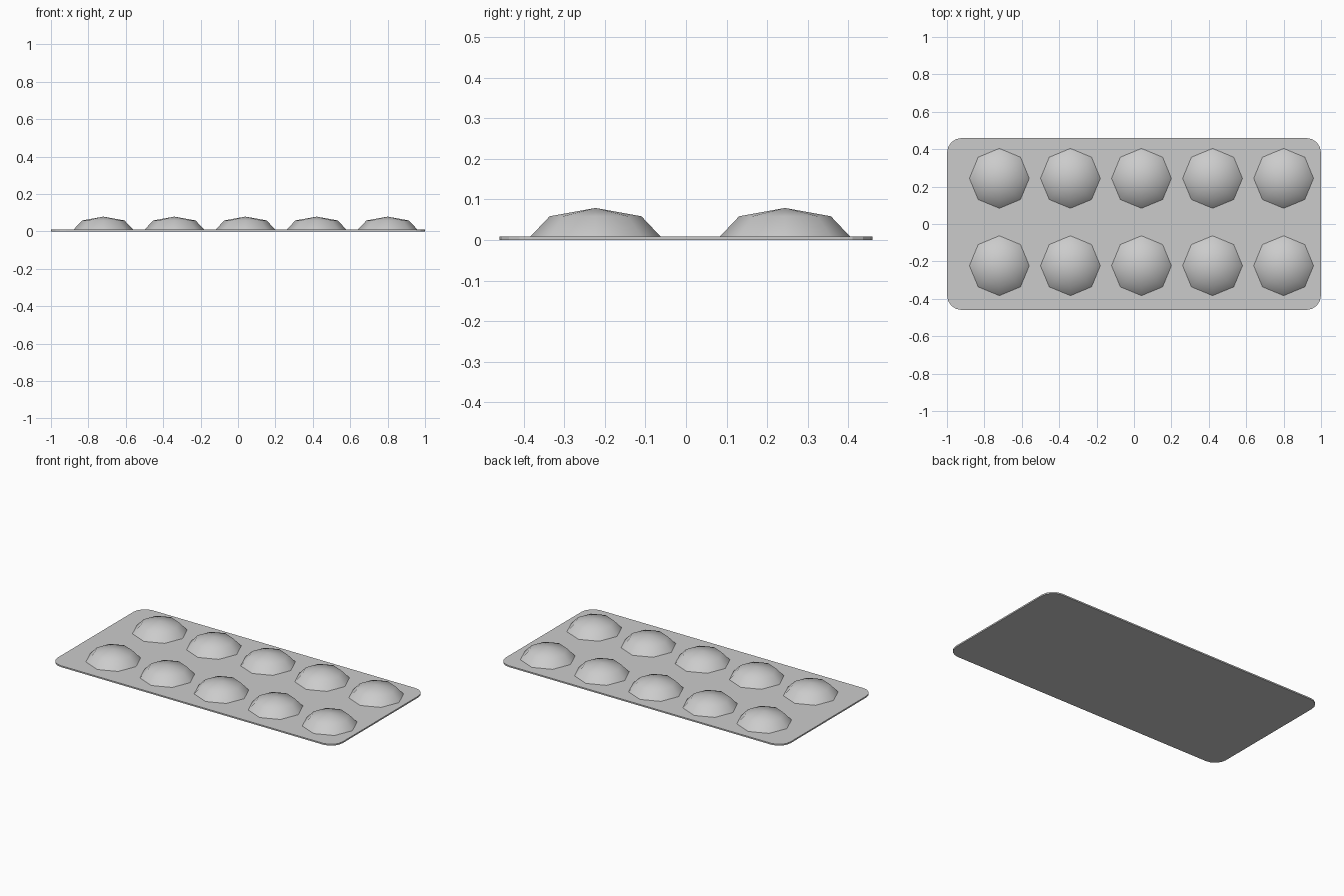
import bpy, bmesh
from math import cos, sin, pi

if "Cube" in bpy.data.objects:
    bpy.data.objects.remove(bpy.data.objects["Cube"])

THICK = 0.009


def make_object(name, bm):
    bmesh.ops.recalc_face_normals(bm, faces=bm.faces)
    mesh = bpy.data.meshes.new(name)
    bm.to_mesh(mesh)
    bm.free()
    obj = bpy.data.objects.new(name, mesh)
    bpy.context.collection.objects.link(obj)
    return obj


# Thin backing sheet with rounded corners
def backing_sheet(hx, hy, radius, steps):
    bm = bmesh.new()
    outline = []
    for q, (sx, sy) in enumerate([(1, 1), (-1, 1), (-1, -1), (1, -1)]):
        for i in range(steps + 1):
            a = (q + i / steps) * pi / 2
            outline.append(bm.verts.new((sx * (hx - radius) + radius * cos(a),
                                         sy * (hy - radius) + radius * sin(a), 0)))
    face = bm.faces.new(outline)
    ext = bmesh.ops.extrude_face_region(bm, geom=[face], use_keep_orig=True)
    top = [g for g in ext["geom"] if isinstance(g, bmesh.types.BMVert)]
    bmesh.ops.translate(bm, verts=top, vec=(0, 0, THICK))
    return make_object("backing_sheet", bm)


# Shared blister: upper half of a flattened eight-sided sphere
def blister_mesh(radius, height):
    bm = bmesh.new()
    bmesh.ops.create_uvsphere(bm, u_segments=8, v_segments=4, radius=1)
    low = [v for v in bm.verts if v.co.z < -0.01]
    bmesh.ops.delete(bm, geom=low, context='VERTS')
    bmesh.ops.scale(bm, verts=bm.verts, vec=(radius, radius, height))
    for f in bm.faces:
        f.smooth = True
    mesh = bpy.data.meshes.new("blister")
    bm.to_mesh(mesh)
    bm.free()
    return mesh


backing_sheet(1.0, 0.46, 0.08, 4)

# Two rows of five blisters
dome = blister_mesh(0.16, 0.07)
for row, y in (("front", -0.223), ("back", 0.244)):
    for i, x in enumerate((-0.72, -0.34, 0.04, 0.42, 0.80)):
        obj = bpy.data.objects.new(f"blister_{row}_{i + 1}", dome)
        obj.location = (x, y, THICK)
        bpy.context.collection.objects.link(obj)
